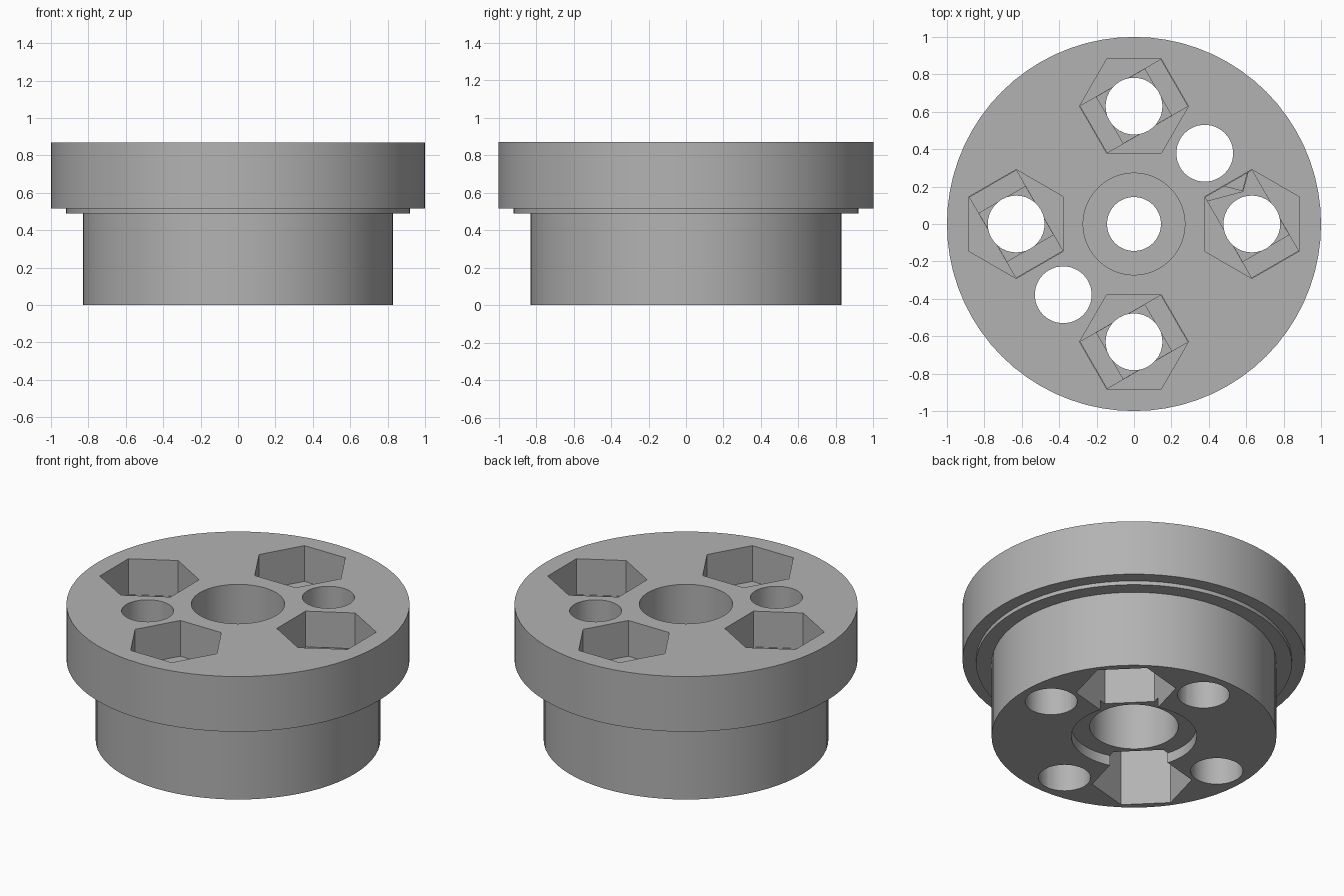
import bpy, bmesh, math
from mathutils import Matrix, Vector

SEGMENTS = 72

cube = bpy.data.objects.get("Cube")
if cube:
    bpy.data.objects.remove(cube, do_unlink=True)

grey = bpy.data.materials.new("plain grey")
grey.use_nodes = True
colour = (0.45, 0.45, 0.45, 1)
grey.diffuse_color = colour
grey.node_tree.nodes["Principled BSDF"].inputs["Base Color"].default_value = colour


def add_object(name, bm):
    bmesh.ops.recalc_face_normals(bm, faces=bm.faces)
    mesh = bpy.data.meshes.new(name)
    bm.to_mesh(mesh)
    bm.free()
    mesh.materials.append(grey)
    obj = bpy.data.objects.new(name, mesh)
    bpy.context.collection.objects.link(obj)
    return obj


def lathe(name, profile):
    """Closed ring of (radius, height) points spun around z."""
    bm = bmesh.new()
    rings = []
    for i in range(SEGMENTS):
        a = math.tau * i / SEGMENTS
        rings.append([bm.verts.new((r * math.cos(a), r * math.sin(a), z)) for r, z in profile])
    n = len(profile)
    for i in range(SEGMENTS):
        a, b = rings[i], rings[(i + 1) % SEGMENTS]
        for j in range(n):
            k = (j + 1) % n
            bm.faces.new((a[j], b[j], b[k], a[k]))
    return add_object(name, bm)


def cut(body, outline, low, high, distance, angle):
    """Cut a prism whose outline has +x pointing away from the axis."""
    bm = bmesh.new()
    face = bm.faces.new([bm.verts.new((x, y, low)) for x, y in outline])
    up = bmesh.ops.extrude_face_region(bm, geom=[face])["geom"]
    bmesh.ops.translate(bm, vec=Vector((0, 0, high - low)),
                        verts=[v for v in up if isinstance(v, bmesh.types.BMVert)])
    place = Matrix.Rotation(angle, 4, 'Z') @ Matrix.Translation((distance, 0, 0))
    bmesh.ops.transform(bm, matrix=place, verts=bm.verts)
    cutter = add_object("cutter", bm)
    cutter.hide_render = True
    mod = body.modifiers.new("cut", 'BOOLEAN')
    mod.operation = 'DIFFERENCE'
    mod.solver = 'EXACT'
    mod.object = cutter
    bpy.context.view_layer.objects.active = body
    bpy.ops.object.modifier_apply(modifier=mod.name)
    bpy.data.objects.remove(cutter, do_unlink=True)


def ngon(sides, radius, turn=0.0):
    return [(radius * math.cos(turn + math.tau * i / sides),
             radius * math.sin(turn + math.tau * i / sides)) for i in range(sides)]


def rectangle(half_long, half_wide, turn):
    c, s = math.cos(turn), math.sin(turn)
    corners = ((-1, -1), (1, -1), (1, 1), (-1, 1))
    return [(i * half_long * c - j * half_wide * s, i * half_long * s + j * half_wide * c)
            for i, j in corners]


# Flanged body with stepped centre bore and a shallow recess underneath
body = lathe("flanged_hub", [
    (0.365, 0), (0.83, 0), (0.83, 0.49), (0.92, 0.49), (0.92, 0.515),
    (1, 0.515), (1, 0.87), (0.272, 0.87), (0.272, 0.56), (0.144, 0.56),
    (0.144, 0.43), (0.258, 0.43), (0.258, 0.065), (0.365, 0.065)])

hexagon = ngon(6, 0.291, math.pi / 6)
slot = rectangle(0.248, 0.144, math.radians(-60))
square = rectangle(0.149, 0.143, math.radians(-60))
hole = ngon(36, 0.152)
STEP = 0.02


def nut_pocket(distance, angle, floor, direction):
    """Bolt hole, hexagonal pocket, then slot and square steps in its floor."""
    outside = 1 if direction > 0 else -0.1
    cut(body, hole, -0.1, 1, distance, angle)
    for outline, depth in ((hexagon, 0), (slot, STEP), (square, 2 * STEP)):
        end = floor - direction * depth
        cut(body, outline, min(end, outside), max(end, outside), distance, angle)


# Four pockets open upward, two open downward
for i in range(4):
    nut_pocket(0.63, i * math.pi / 2, 0.64, 1)
for i in range(2):
    nut_pocket(0.535, math.pi / 4 + i * math.pi, 0.42, -1)

# Smooth round walls, crisp rims
bpy.ops.object.select_all(action='DESELECT')
body.select_set(True)
bpy.context.view_layer.objects.active = body
bpy.ops.object.shade_smooth_by_angle(angle=math.radians(25))
